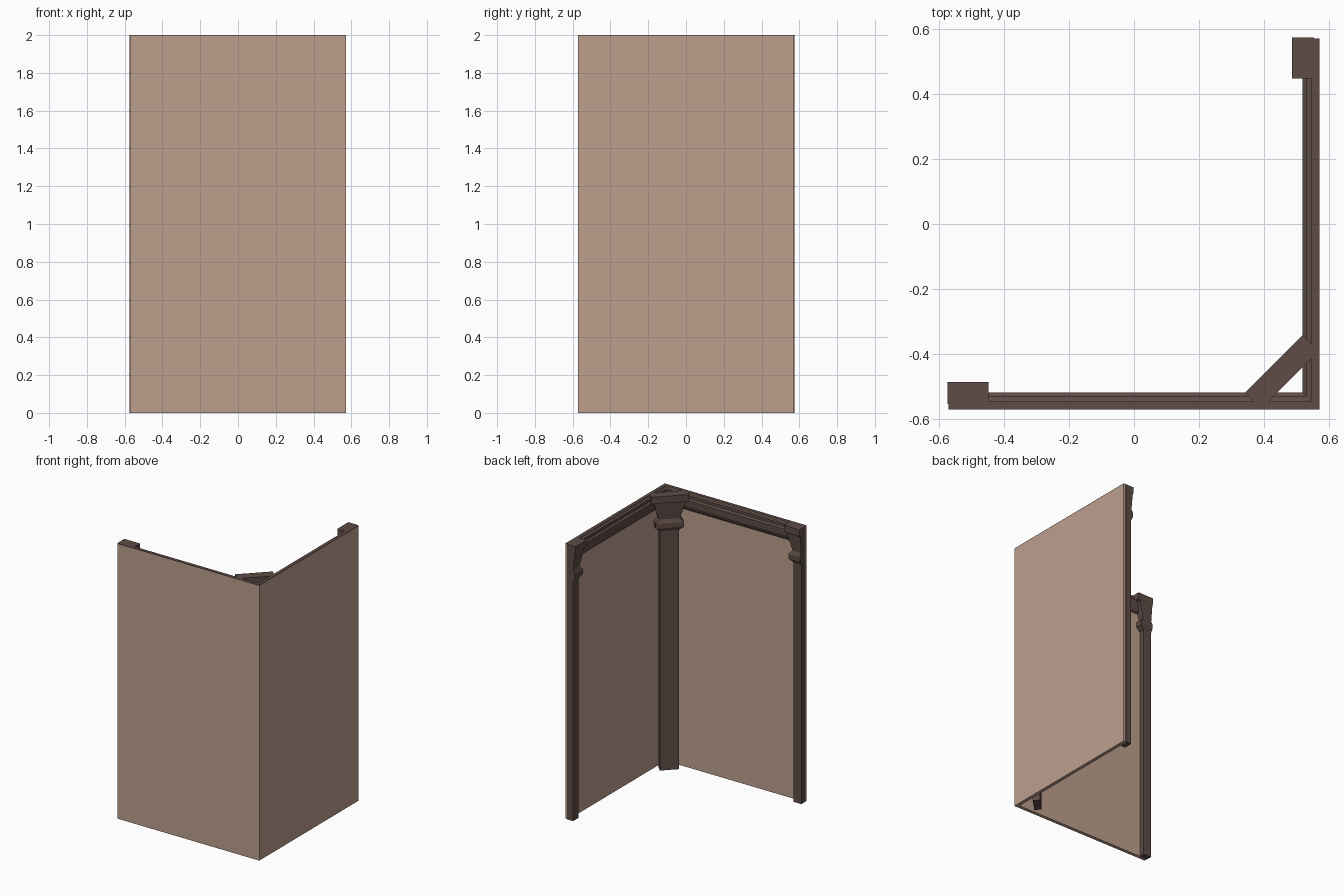
import bpy
from mathutils import Vector

if "Cube" in bpy.data.objects:
    bpy.data.objects.remove(bpy.data.objects["Cube"])

L = 0.571          # half length of each wall (outer faces)
T = 0.025          # wall thickness


def material(name, rgb):
    m = bpy.data.materials.new(name)
    m.diffuse_color = (*rgb, 1)
    m.use_nodes = True
    m.node_tree.nodes["Principled BSDF"].inputs["Base Color"].default_value = m.diffuse_color
    return m


TAN = material("tan plaster", (0.51, 0.35, 0.27))
BROWN = material("dark brown wood", (0.112, 0.072, 0.062))


def loft(name, rings, mat):
    """Closed solid through a list of equal-sized rings."""
    n = len(rings[0])
    verts = [v for r in rings for v in r]
    faces = [tuple(range(n)), tuple((len(rings) - 1) * n + i for i in range(n))]
    for k in range(len(rings) - 1):
        for i in range(n):
            j = (i + 1) % n
            faces.append((k * n + i, k * n + j, (k + 1) * n + j, (k + 1) * n + i))
    me = bpy.data.meshes.new(name)
    me.from_pydata(verts, [], faces)
    me.materials.append(mat)
    ob = bpy.data.objects.new(name, me)
    bpy.context.collection.objects.link(ob)
    # consistent outward normals
    import bmesh
    bm = bmesh.new()
    bm.from_mesh(me)
    bmesh.ops.recalc_face_normals(bm, faces=bm.faces)
    bm.to_mesh(me)
    bm.free()
    return ob


def sweep_corner(name, profile, mat):
    """Sweep a (depth, height) profile along the mitred L of the two walls."""
    rings = [[(-L, -L + d, z) for d, z in profile],
             [(L - d, -L + d, z) for d, z in profile],
             [(L - d, L, z) for d, z in profile]]
    return loft(name, rings, mat)


# Corner walls
sweep_corner("corner_wall", [(0, 0), (T, 0), (T, 1.997), (0, 1.997)], TAN)

# Crown moulding, also capping the wall tops
sweep_corner("crown_moulding",
             [(0, 1.997), (T, 1.997), (T, 1.87), (0.040, 1.88), (0.053, 1.91),
              (0.053, 1.955), (0.040, 1.965), (0.040, 1.985), (T, 1.99), (T, 2.0), (0, 2.0)],
             BROWN)

# Pillar outline: height, half width, front inset from the top plate
PILLAR = [(0.0, 0.064, 0.020), (1.74, 0.064, 0.020), (1.765, 0.095, 0.006),
          (1.80, 0.095, 0.006), (1.825, 0.070, 0.018), (1.945, 0.108, 0.006),
          (1.955, 0.126, 0.0), (2.0, 0.126, 0.0)]


def pillar(name, origin, along, inward, back, front, half):
    rings = []
    for z, w, inset in PILLAR:
        a = 0 if half else -w
        corners = [(a, back), (w, back), (w, front - inset), (a, front - inset)]
        rings.append([origin + along * u + inward * v + Vector((0, 0, z)) for u, v in corners])
    return loft(name, rings, BROWN)


X, Y = Vector((1, 0, 0)), Vector((0, 1, 0))
# Half pillars at the free ends of the walls
pillar("left_end_half_pillar", Vector((-0.574, -L, 0)), X, Y, 0.017, 0.085, True)
pillar("back_end_half_pillar", Vector((L, 0.574, 0)), -Y, -X, 0.017, 0.085, True)
# Full pillar set diagonally across the corner
pillar("corner_pillar", Vector((L, -L, 0)), (X + Y).normalized(), (Y - X).normalized(),
       0.129, 0.199, False)
